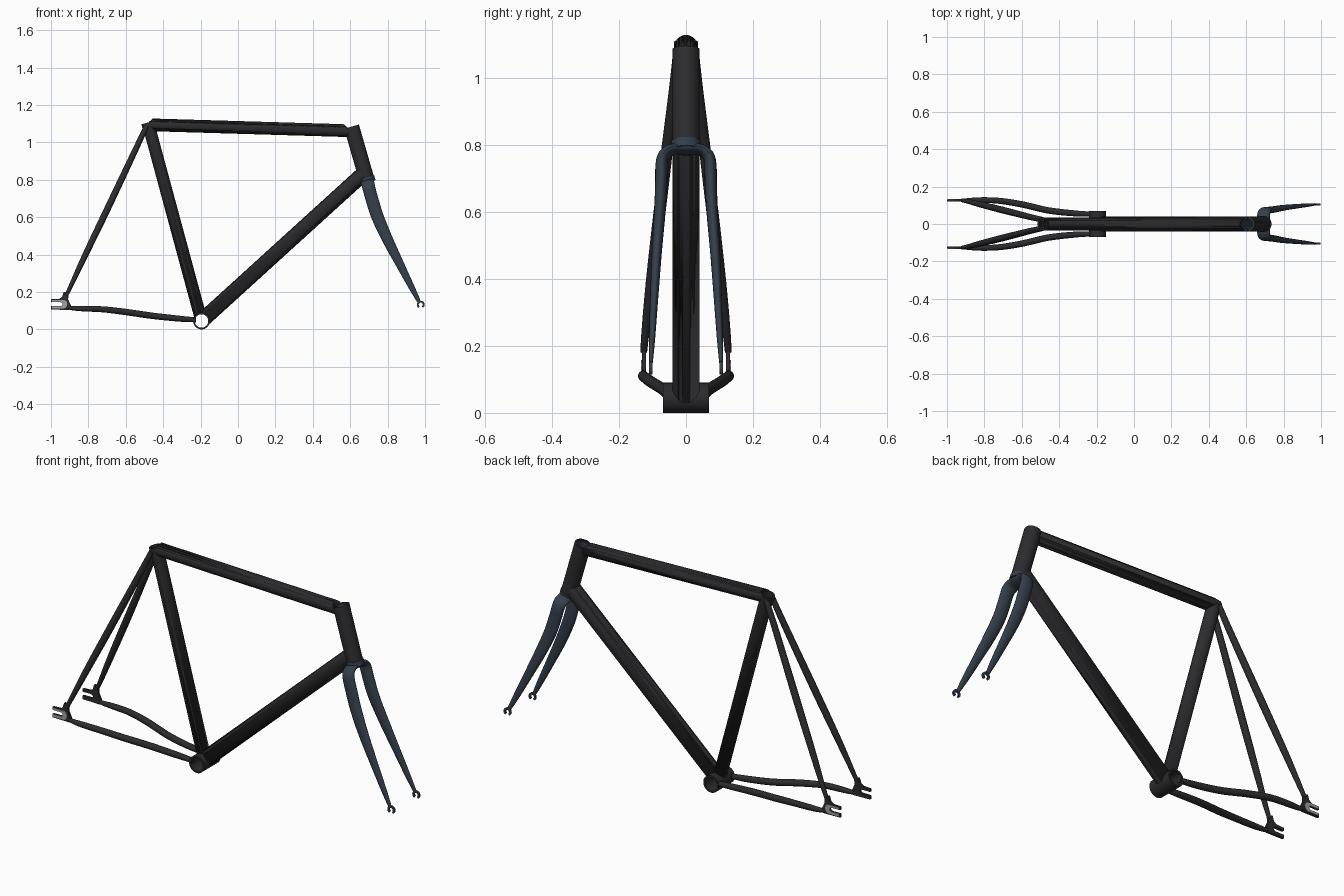
import bpy, bmesh, math
from mathutils import Vector

if "Cube" in bpy.data.objects:
    bpy.data.objects.remove(bpy.data.objects["Cube"])


def material(name, rgb):
    m = bpy.data.materials.new(name)
    m.diffuse_color = (*rgb, 1)
    m.use_nodes = True
    m.node_tree.nodes["Principled BSDF"].inputs["Base Color"].default_value = m.diffuse_color
    return m


BLACK = material("frame_black", (0.025, 0.025, 0.028))
SLATE = material("fork_slate", (0.035, 0.05, 0.07))
METAL = material("bare_metal", (0.35, 0.36, 0.38))


def finish(bm, name, mat):
    bmesh.ops.recalc_face_normals(bm, faces=bm.faces)
    me = bpy.data.meshes.new(name)
    bm.to_mesh(me)
    bm.free()
    ob = bpy.data.objects.new(name, me)
    bpy.context.collection.objects.link(ob)
    me.materials.append(mat)
    bpy.ops.object.select_all(action='DESELECT')
    ob.select_set(True)
    bpy.context.view_layer.objects.active = ob
    bpy.ops.object.shade_smooth_by_angle(angle=math.radians(35))
    return ob


def bridge(bm, r1, r2):
    n = len(r1)
    for i in range(n):
        bm.faces.new((r1[i], r1[(i + 1) % n], r2[(i + 1) % n], r2[i]))


def tube(name, p, q, r, mat, bore=0, n=32):
    """Straight tube from p to q; a bore makes it hollow."""
    bm = bmesh.new()
    p, q = Vector(p), Vector(q)
    rot = (q - p).to_track_quat('Z', 'Y')

    def ring(c, rad):
        return [bm.verts.new(c + rot @ Vector((rad * math.cos(2 * math.pi * i / n),
                rad * math.sin(2 * math.pi * i / n), 0))) for i in range(n)]
    rings = [ring(p, r), ring(q, r)]
    if bore:
        rings += [ring(q, bore), ring(p, bore)]
        for k in range(4):
            bridge(bm, rings[k], rings[(k + 1) % 4])
    else:
        bridge(bm, *rings)
        bm.faces.new(rings[0])
        bm.faces.new(rings[1])
    return finish(bm, name, mat)


def sweep(name, pts, mat, ref, steps=6, n=20):
    """Smooth sweep through (x, y, z, radius_a, radius_b) points."""
    ext = [pts[0]] + pts + [pts[-1]]
    path = []
    for k in range(len(pts) - 1):
        a, b, c, d = ext[k:k + 4]
        for j in range(steps):
            t = j / steps
            path.append([0.5 * (2 * b[i] + (c[i] - a[i]) * t
                         + (2 * a[i] - 5 * b[i] + 4 * c[i] - d[i]) * t * t
                         + (3 * b[i] - a[i] - 3 * c[i] + d[i]) * t ** 3) for i in range(5)])
    path.append(pts[-1])
    bm = bmesh.new()
    rings = []
    for k, s in enumerate(path):
        tan = Vector(path[min(k + 1, len(path) - 1)][:3]) - Vector(path[max(k - 1, 0)][:3])
        tan.normalize()
        u = (Vector(ref) - tan * tan.dot(Vector(ref))).normalized()
        v = tan.cross(u)
        rings.append([bm.verts.new(Vector(s[:3]) + u * s[3] * math.cos(2 * math.pi * i / n)
                      + v * s[4] * math.sin(2 * math.pi * i / n)) for i in range(n)])
    for r1, r2 in zip(rings, rings[1:]):
        bridge(bm, r1, r2)
    bm.faces.new(rings[0])
    bm.faces.new(rings[-1])
    return finish(bm, name, mat)


def plate(name, outline, y, thick, mat):
    """Flat plate: xz outline extruded along y, centred on y."""
    bm = bmesh.new()
    f = bm.faces.new([bm.verts.new((x, y - thick / 2, z)) for x, z in outline])
    ext = bmesh.ops.extrude_face_region(bm, geom=[f])["geom"]
    bmesh.ops.translate(bm, vec=(0, thick, 0), verts=[e for e in ext if isinstance(e, bmesh.types.BMVert)])
    return finish(bm, name, mat)


def cut(ob, cutter):
    m = ob.modifiers.new("bore", 'BOOLEAN')
    m.operation, m.solver, m.object = 'DIFFERENCE', 'EXACT', cutter
    bpy.context.view_layer.objects.active = ob
    bpy.ops.object.modifier_apply(modifier=m.name)


BB = Vector((-0.195, 0, 0.045))
SEAT = Vector((-0.481, 0, 1.103))
HEAD_TOP, HEAD_BOT = Vector((0.607, 0, 1.084)), Vector((0.687, 0, 0.807))
seat_dir = (SEAT - BB).normalized()
head_dir = (HEAD_TOP - HEAD_BOT).normalized()

# Main triangle
tube("bottom_bracket_shell", BB + Vector((0, -0.069, 0)), BB + Vector((0, 0.069, 0)), 0.045, BLACK, 0.036)
tube("head_tube", HEAD_BOT, HEAD_TOP, 0.041, BLACK, 0.034)
seat_tube = tube("seat_tube", BB + seat_dir * 0.01, SEAT, 0.033, BLACK, 0.027)
down_tube = tube("down_tube", BB + Vector((0.007, 0, 0.007)), (0.668, 0, 0.83), 0.041, BLACK)
top_tube = tube("top_tube", (-0.475, 0, 1.094), (0.603, 0, 1.062), 0.034, BLACK)
tube("seat_collar", SEAT - seat_dir * 0.018, SEAT + seat_dir * 0.003, 0.036, BLACK, 0.027)

# Clear the bores of the shell, seat tube and head tube
shell_cut = tube("shell_cutter", (BB.x, -0.2, BB.z), (BB.x, 0.2, BB.z), 0.04, BLACK)
seat_cut = tube("seat_cutter", SEAT - seat_dir * 0.2, SEAT + seat_dir * 0.2, 0.03, BLACK)
head_cut = tube("head_cutter", HEAD_BOT - head_dir * 0.1, HEAD_TOP + head_dir * 0.1, 0.037, BLACK)
for ob, cutter in ((seat_tube, shell_cut), (down_tube, shell_cut), (top_tube, seat_cut),
                   (top_tube, head_cut), (down_tube, head_cut)):
    cut(ob, cutter)
for c in (shell_cut, seat_cut, head_cut):
    bpy.data.objects.remove(c)

# Fork: steerer, crown race, one sweep over crown and both blades
tube("steerer", HEAD_BOT - head_dir * 0.01, HEAD_TOP - head_dir * 0.006, 0.033, SLATE, 0.027)
tube("crown_race", HEAD_BOT - head_dir * 0.022, HEAD_BOT + head_dir * 0.004, 0.044, SLATE)
blade = [(0.692, 0.042, 0.785, 0.036, 0.015), (0.697, 0.066, 0.768, 0.035, 0.017),
         (0.704, 0.073, 0.74, 0.034, 0.018), (0.718, 0.074, 0.69, 0.034, 0.018),
         (0.747, 0.078, 0.6, 0.033, 0.017), (0.8, 0.087, 0.48, 0.029, 0.015),
         (0.87, 0.095, 0.34, 0.022, 0.012), (0.93, 0.101, 0.222, 0.016, 0.009),
         (0.967, 0.105, 0.15, 0.01, 0.006)]
left = [(x, -y, z, a, b) for x, y, z, a, b in reversed(blade)]
sweep("fork_blades", left + [(0.691, 0, 0.786, 0.037, 0.015)] + blade, SLATE, (0.96, 0, 0.28))

# Hook outline for the fork ends, open at the bottom
angles = [math.radians(-55 + 290 * i / 20) for i in range(21)]
hook = [(0.977 + 0.021 * math.cos(a), 0.132 + 0.021 * math.sin(a)) for a in angles]
hook += [(0.977 + 0.011 * math.cos(a), 0.132 + 0.011 * math.sin(a)) for a in reversed(angles)]

# Rear dropout outline and bare-metal pad around the slot
slot = [(-0.995, 0.146), (-0.95, 0.146), (-0.941, 0.142), (-0.938, 0.135),
        (-0.941, 0.128), (-0.95, 0.124), (-0.995, 0.124)]
drop = [(-1, 0.106), (-0.9, 0.104), (-0.893, 0.128), (-0.908, 0.16), (-0.906, 0.196), (-0.932, 0.2),
        (-0.94, 0.175), (-0.955, 0.163), (-1, 0.161), (-1, 0.146)] + slot[1:-1] + [(-1, 0.124)]
pad = [(-0.995, 0.111), (-0.93, 0.111), (-0.917, 0.12), (-0.912, 0.135), (-0.917, 0.15),
       (-0.93, 0.158), (-0.995, 0.158)] + slot

# Rear stays and ends, mirrored left and right
for side, s in (("right", -1), ("left", 1)):
    plate(side + "_fork_end", hook, s * 0.105, 0.01, SLATE)
    plate(side + "_rear_dropout", drop, s * 0.126, 0.012, BLACK)
    plate(side + "_dropout_pad", pad, s * 0.1325, 0.003, METAL)
    seatstay = [(-0.49, 0.024, 1.085, 0.014), (-0.55, 0.036, 0.957, 0.016), (-0.7, 0.074, 0.64, 0.018),
                (-0.82, 0.104, 0.39, 0.016), (-0.89, 0.121, 0.24, 0.012), (-0.918, 0.126, 0.182, 0.01)]
    chainstay = [(-0.225, 0.053, 0.051, 0.013), (-0.32, 0.057, 0.058, 0.016), (-0.46, 0.073, 0.073, 0.017),
                 (-0.6, 0.105, 0.093, 0.017), (-0.72, 0.124, 0.107, 0.016), (-0.82, 0.128, 0.111, 0.015),
                 (-0.88, 0.127, 0.113, 0.012), (-0.915, 0.126, 0.118, 0.008)]
    for part, pts in (("seat_stay", seatstay), ("chain_stay", chainstay)):
        sweep(side + "_" + part, [(x, s * y, z, r, r) for x, y, z, r in pts], BLACK, (0, 1, 0))
